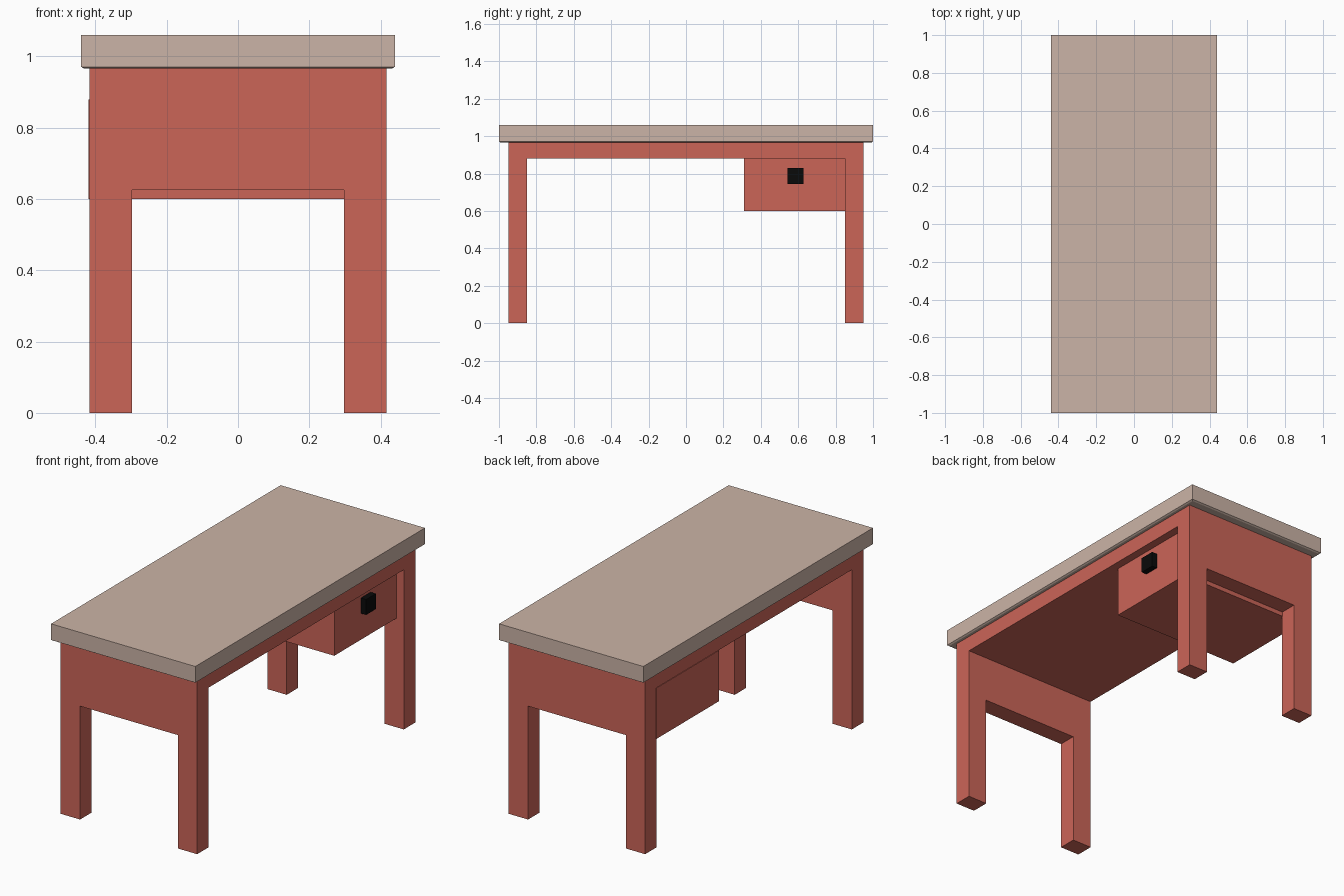
import bpy
import bmesh

old = bpy.data.objects.get("Cube")
if old:
    bpy.data.objects.remove(old, do_unlink=True)


def material(name, rgb, rough=0.8):
    m = bpy.data.materials.new(name)
    m.use_nodes = True
    m.diffuse_color = (*rgb, 1)
    bsdf = next(n for n in m.node_tree.nodes if n.type == "BSDF_PRINCIPLED")
    bsdf.inputs["Base Color"].default_value = (*rgb, 1)
    bsdf.inputs["Roughness"].default_value = rough
    return m


RED = material("painted red", (0.60, 0.13, 0.097))
TAN = material("pale tan", (0.60, 0.455, 0.385))
BLACK = material("black", (0.003, 0.003, 0.003))


def finish(name, bm, mat):
    bmesh.ops.recalc_face_normals(bm, faces=bm.faces)
    mesh = bpy.data.meshes.new(name)
    bm.to_mesh(mesh)
    bm.free()
    mesh.materials.append(mat)
    obj = bpy.data.objects.new(name, mesh)
    bpy.context.collection.objects.link(obj)
    return obj


def box(name, x, y, z, mat, inset=0, lip=0):
    """Box from ranges; inset and lip bevel the rim of the underside."""
    bm = bmesh.new()
    bmesh.ops.create_cube(bm, size=1)
    for v in bm.verts:
        v.co = [r[0] if c < 0 else r[1] for c, r in zip(v.co, (x, y, z))]
    if inset:
        bottom = min(bm.faces, key=lambda f: f.calc_center_median().z)
        bmesh.ops.inset_region(bm, faces=[bottom], thickness=inset)
        for v in bottom.verts:
            v.co.z -= lip
    return finish(name, bm, mat)


def extrude_profile(name, points, half, mat):
    """Side profile in y and z, extruded across x."""
    bm = bmesh.new()
    face = bm.faces.new([bm.verts.new((-half, y, z)) for y, z in points])
    out = bmesh.ops.extrude_face_region(bm, geom=[face])["geom"]
    moved = [g for g in out if isinstance(g, bmesh.types.BMVert)]
    bmesh.ops.translate(bm, verts=moved, vec=(2 * half, 0, 0))
    return finish(name, bm, mat)


# Tabletop with a slightly tapered underside
box("tabletop", (-0.44, 0.44), (-1, 1), (0.971, 1.06), TAN, 0.012, 0.005)

# Frame: apron and legs in one piece, with openings cut through both ends
OUT, IN, TOP, APRON = 0.95, 0.85, 0.967, 0.88
half_profile = [(OUT, TOP), (OUT, 0), (IN, 0), (IN, APRON)]
profile = half_profile + [(-y, z) for y, z in reversed(half_profile)]
frame = extrude_profile("frame", profile, 0.416, RED)
cutter = box("end_opening_cutter", (-0.298, 0.298), (-1.2, 1.2), (-0.2, 0.625), RED)
cutter.hide_render = True
cutter.hide_viewport = True
cutter.display_type = "WIRE"
cut = frame.modifiers.new("end_openings", "BOOLEAN")
cut.operation = "DIFFERENCE"
cut.solver = "EXACT"
cut.object = cutter

# Drawer box under the apron, recessed on the knob side
box("drawer", (-0.419, 0.37), (0.31, 0.855), (0.60, APRON), RED)

# Square knob
box("drawer_knob", (0.365, 0.402), (0.542, 0.627), (0.745, 0.83), BLACK)
